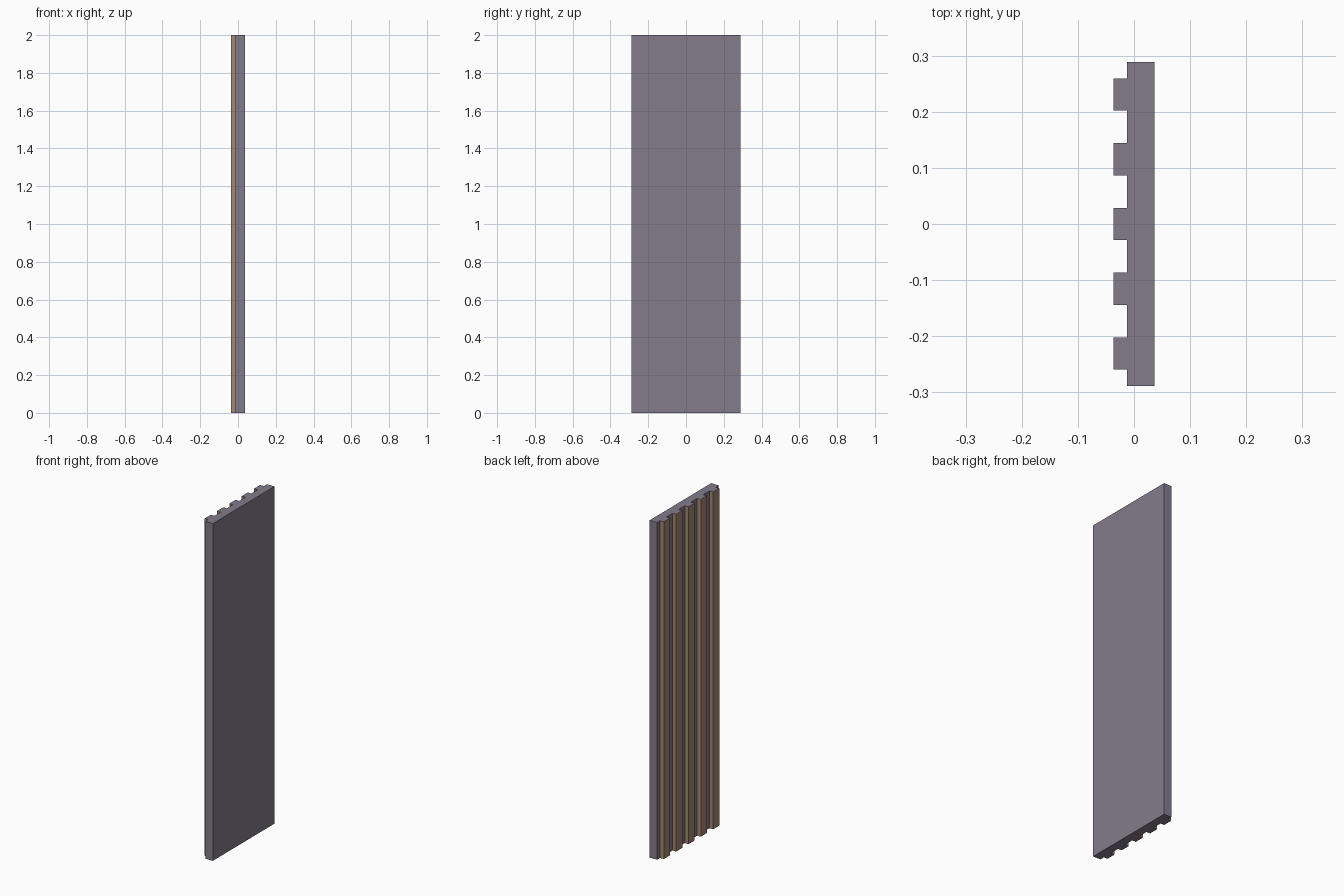
import bpy
import bmesh

cube = bpy.data.objects.get("Cube")
if cube:
    bpy.data.objects.remove(cube, do_unlink=True)

HEIGHT = 2.0
BACK_X, GROOVE_X, SLAT_X = 0.0365, -0.0125, -0.0365
SLATS = 5
SLAT_W = 0.0577             # slats and grooves share one width
HALF_Y = SLATS * SLAT_W     # half a groove is left at each edge


def make_material(name, color):
    mat = bpy.data.materials.new(name)
    mat.use_nodes = True
    mat.diffuse_color = color
    bsdf = next(n for n in mat.node_tree.nodes if n.type == 'BSDF_PRINCIPLED')
    bsdf.inputs["Base Color"].default_value = color
    return mat


grey = make_material("mauve grey core", (0.23, 0.20, 0.265, 1))
brown = make_material("brown wood", (0.38, 0.245, 0.165, 1))

# Cross-section of the board, with slats raised on the -x side
profile = [(BACK_X, -HALF_Y), (BACK_X, HALF_Y), (GROOVE_X, HALF_Y)]
for i in range(SLATS):
    top = HALF_Y - SLAT_W / 2 - i * 2 * SLAT_W
    low = top - SLAT_W
    profile += [(GROOVE_X, top), (SLAT_X, top), (SLAT_X, low), (GROOVE_X, low)]
profile.append((GROOVE_X, -HALF_Y))

# Extrude the cross-section to full height
bm = bmesh.new()
base = bm.faces.new([bm.verts.new((x, y, 0)) for x, y in profile])
result = bmesh.ops.extrude_face_region(bm, geom=[base], use_keep_orig=True)
raised = [v for v in result["geom"] if isinstance(v, bmesh.types.BMVert)]
bmesh.ops.translate(bm, verts=raised, vec=(0, 0, HEIGHT))
bmesh.ops.recalc_face_normals(bm, faces=bm.faces)

# Wood finish on the slat fronts and sides; core colour everywhere else
for face in bm.faces:
    upright = abs(face.normal.z) < 0.5
    on_slat = face.calc_center_median().x < GROOVE_X - 0.005
    face.material_index = 1 if upright and on_slat else 0

mesh = bpy.data.meshes.new("slatted_panel")
bm.to_mesh(mesh)
bm.free()
mesh.materials.append(grey)
mesh.materials.append(brown)
panel = bpy.data.objects.new("slatted_panel", mesh)
bpy.context.collection.objects.link(panel)
